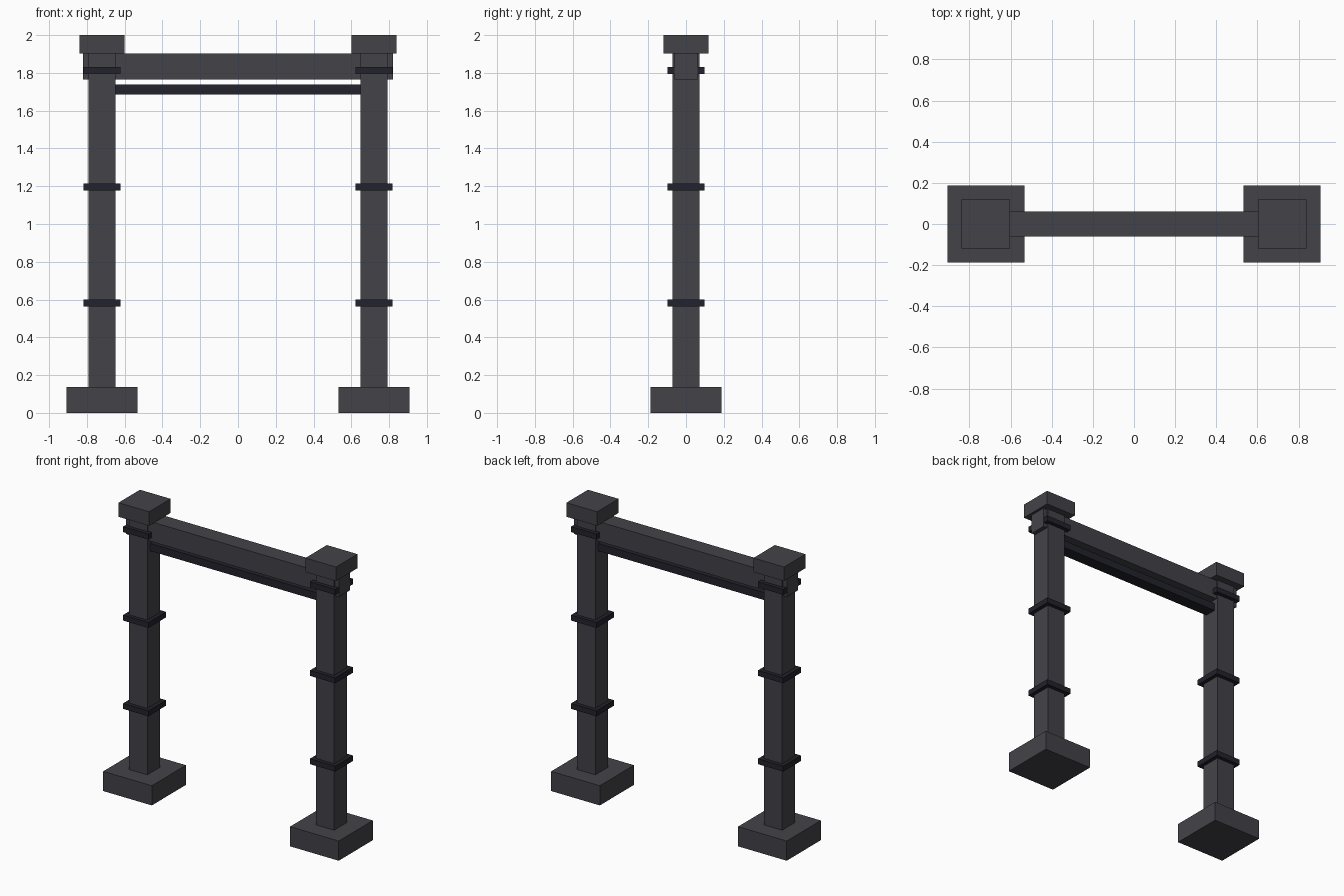
import bpy

if "Cube" in bpy.data.objects:
    bpy.data.objects.remove(bpy.data.objects["Cube"])


def material(name, color):
    m = bpy.data.materials.new(name)
    m.diffuse_color = color
    m.use_nodes = True
    m.node_tree.nodes["Principled BSDF"].inputs["Base Color"].default_value = m.diffuse_color
    return m


stone = material("dark_stone", (0.055, 0.055, 0.066, 1))
iron = material("black_iron", (0.016, 0.016, 0.025, 1))


def box(name, x, width, depth, z0, z1, mat):
    """Box centred on y = 0, spanning z0 to z1."""
    bpy.ops.mesh.primitive_cube_add(size=1, location=(x, 0, (z0 + z1) / 2))
    ob = bpy.context.object
    ob.name = name
    ob.scale = (width, depth, z1 - z0)
    bpy.ops.object.transform_apply(location=False, rotation=False, scale=True)
    ob.data.materials.append(mat)
    return ob


# Two matching pillars: footing, post, cap and three bands
for side, x in (("left", -0.72), ("right", 0.72)):
    box(f"{side}_footing", x, 0.375, 0.375, 0, 0.137, stone)
    box(f"{side}_post", x, 0.142, 0.142, 0.137, 1.902, stone)
    box(f"{side}_cap", x, 0.236, 0.236, 1.902, 2.0, stone)
    for i, z in enumerate((0.581, 1.196, 1.812)):
        box(f"{side}_band_{i + 1}", x, 0.195, 0.195, z - 0.019, z + 0.019, iron)

# Top beam runs through both posts, with a thin rail below it
box("top_beam", 0, 1.64, 0.122, 1.765, 1.902, stone)
box("lower_rail", 0, 1.30, 0.084, 1.686, 1.738, iron)
